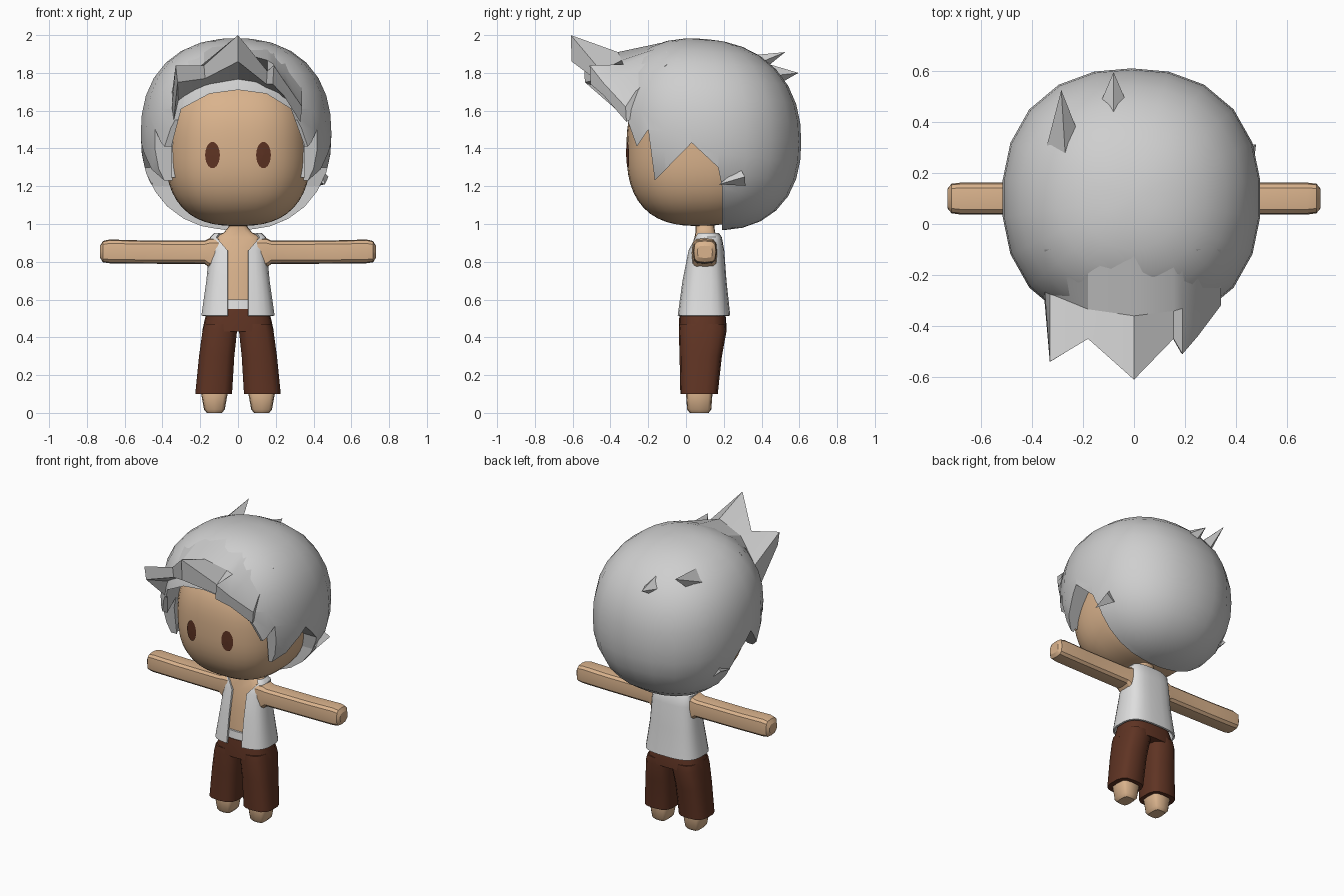
import bpy, bmesh, math
from mathutils import Vector

if "Cube" in bpy.data.objects:
    bpy.data.objects.remove(bpy.data.objects["Cube"])


def material(name, rgb):
    m = bpy.data.materials.new(name)
    m.diffuse_color = (*rgb, 1)
    m.use_nodes = True
    m.node_tree.nodes["Principled BSDF"].inputs["Base Color"].default_value = m.diffuse_color
    return m


SKIN = material("skin", (0.70, 0.45, 0.265))
GREY = material("hair grey", (0.62, 0.62, 0.62))
WHITE = material("vest white", (0.74, 0.74, 0.74))
BROWN = material("brown", (0.115, 0.034, 0.017))


def finish(bm, name, mat, angle=40):
    bmesh.ops.recalc_face_normals(bm, faces=bm.faces[:])
    me = bpy.data.meshes.new(name)
    bm.to_mesh(me)
    bm.free()
    ob = bpy.data.objects.new(name, me)
    bpy.context.collection.objects.link(ob)
    if mat:
        me.materials.append(mat)
    smooth(ob, angle)
    return ob


def select(ob):
    bpy.ops.object.select_all(action='DESELECT')
    ob.select_set(True)
    bpy.context.view_layer.objects.active = ob


def smooth(ob, angle):
    select(ob)
    if angle:
        bpy.ops.object.shade_smooth_by_angle(angle=math.radians(angle))


def apply(ob, kind, **props):
    mod = ob.modifiers.new(kind, kind)
    for k, v in props.items():
        setattr(mod, k, v)
    select(ob)
    bpy.ops.object.modifier_apply(modifier=mod.name)


def rounded(a0, a1, b0, b1, seg=12, n=3.0, start=0.0, closed=True):
    """Rounded box section, starting at the middle of the b0 side."""
    out = []
    for i in range(seg):
        f = i / seg if closed else i / (seg - 1)
        t = start + (2 * math.pi - 2 * start) * f
        s, c = math.sin(t), math.cos(t)
        out.append(((a0 + a1) / 2 + (a1 - a0) / 2 * math.copysign(abs(s) ** (2 / n), s),
                    (b0 + b1) / 2 - (b1 - b0) / 2 * math.copysign(abs(c) ** (2 / n), c)))
    return out


def loft(name, mat, rings, closed=True, caps=True, angle=40):
    bm = bmesh.new()
    rows = [[bm.verts.new(p) for p in r] for r in rings]
    k = len(rows[0])
    for a, b in zip(rows, rows[1:]):
        for i in range(k if closed else k - 1):
            j = (i + 1) % k
            bm.faces.new((a[i], a[j], b[j], b[i]))
    if caps:
        bm.faces.new(rows[0])
        bm.faces.new(rows[-1])
    return finish(bm, name, mat, angle)


def upright(name, mat, rows, side=1, **kw):
    """Loft of rounded sections: rows of z, x0, x1, y0, y1."""
    return loft(name, mat, [[(side * x, y, z) for x, y in rounded(x0, x1, y0, y1, **kw)]
                            for z, x0, x1, y0, y1 in rows])


def blob(name, mat, centre, half, n, seg, rings, shear=0):
    bm = bmesh.new()
    bmesh.ops.create_uvsphere(bm, u_segments=seg, v_segments=rings, radius=1)
    for v in bm.verts:
        r = sum(abs(c) ** n for c in v.co) ** (1 / n)
        p = Vector([centre[i] + half[i] * v.co[i] / r for i in range(3)])
        p.z -= shear * (p.y - centre[1])
        v.co = p
    return finish(bm, name, mat)


def spike(name, base, tip, radius, sides=4):
    base, tip = Vector(base), Vector(tip)
    d = tip - base
    bm = bmesh.new()
    bmesh.ops.create_cone(bm, cap_ends=True, segments=sides, radius1=radius, radius2=0, depth=d.length)
    q = d.to_track_quat('Z', 'Y')
    for v in bm.verts:
        v.co = q @ v.co + (base + tip) / 2
    return finish(bm, name, GREY, 0)


# Head
HC, HH, HN = (0, 0.07, 1.40), (0.385, 0.385, 0.41), 2.6
blob("head", SKIN, HC, HH, HN, 40, 28)

# Eyes: thin ovals laid on the face surface
for s, side in ((-1, "left"), (1, "right")):
    bm = bmesh.new()
    bmesh.ops.create_circle(bm, cap_ends=True, cap_tris=True, segments=20, radius=1)
    for v in bm.verts:
        x, z = s * 0.135 + 0.039 * v.co.x, 1.365 + 0.07 * v.co.y
        u = 1 - abs(x / HH[0]) ** HN - abs((z - HC[2]) / HH[2]) ** HN
        v.co = (x, HC[1] - HH[1] * u ** (1 / HN) - 0.006, z)
    bmesh.ops.recalc_face_normals(bm, faces=bm.faces[:])
    if sum(f.normal.y for f in bm.faces) > 0:
        bmesh.ops.reverse_faces(bm, faces=bm.faces[:])
    bm.faces.ensure_lookup_table()
    me = bpy.data.meshes.new(side + "_eye")
    bm.to_mesh(me)
    bm.free()
    me.materials.append(BROWN)
    bpy.context.collection.objects.link(bpy.data.objects.new(side + "_eye", me))

# Hair: solid cap, cut away by a jagged side outline and a front arch
C, H, N, SH = (-0.01, 0.10, 1.475), (0.507, 0.51, 0.505), 2.3, 0.08
hair = blob("hair", GREY, C, H, N, 22, 16, SH)
jag = [(-1, .5), (-1, 1.55), (-.31, 1.55), (-.26, 1.41), (-.2, 1.5), (-.165, 1.23),
       (.03, 1.43), (.17, 1.3), (.19, 1.2), (.19, .5)]
arch = [(-.34, .5), (-.35, 1.42), (-.30, 1.61), (-.15, 1.69), (0, 1.71),
        (.15, 1.69), (.28, 1.61), (.35, 1.42), (.34, .5)]
cutters = [loft("side_cutter", None, [[(x, y, z) for y, z in jag] for x in (-1, 1)], angle=0),
           loft("arch_cutter", None, [[(x, y, z) for x, z in arch] for y in (-1, -.15)], angle=0)]
for c in cutters:
    apply(hair, 'BOOLEAN', operation='DIFFERENCE', solver='EXACT', object=c)
    bpy.data.objects.remove(c)
smooth(hair, 40)


def hair_z(x, y):
    u = 1 - abs((x - C[0]) / H[0]) ** N - abs((y - C[1]) / H[1]) ** N
    return C[2] + H[2] * max(u, 0) ** (1 / N) - SH * (y - C[1])


# Fringe: thick jagged visor; columns of x, tip y, tip top z, tip bottom z
tips = [(-.35, -.31, 1.62, 1.55), (-.33, -.54, 1.84, 1.75), (-.18, -.45, 1.84, 1.77),
        (0, -.61, 2.0, 1.86), (.155, -.45, 1.81, 1.74), (.19, -.51, 1.84, 1.74),
        (.25, -.44, 1.75, 1.68), (.34, -.32, 1.62, 1.54)]
loft("fringe", GREY, [[(x, -.1, hair_z(x, -.1) - .004),
                       (x, -.36 + .8 * x * x, 1.91 - 1.8 * x * x),
                       (x, y, zt), (x * .97, y + .005, zb),
                       (x * .95, -.22, 1.715 - .9 * x * x)] for x, y, zt, zb in tips], angle=25)

# Loose tufts at the back of the crown and behind the ears
spike("crown_tuft_side", (-.27, .28, 1.81), (-.285, .525, 1.91), .08)
spike("crown_tuft_middle", (-.08, .42, 1.78), (-.08, .595, 1.80), .075)
for s, side in ((-1, "left"), (1, "right")):
    spike(side + "_ear_tuft", (s * .43, .30, 1.25), (s * .46, .175, 1.21), .05)

# Torso and neck
upright("torso", SKIN, [(.55, -.14, .14, -.01, .19), (.75, -.14, .14, .005, .19),
                        (.88, -.135, .135, .03, .18), (.93, -.125, .125, .045, .165),
                        (.955, -.075, .075, .05, .155), (.985, -.05, .05, .05, .15),
                        (1.05, -.05, .05, .05, .15)], seg=16)
upright("waistband", WHITE, [(.53, -.15, .15, -.028, .205), (.60, -.145, .145, -.02, .2)], seg=16)

# Vest: open-fronted shell; rows of z, half width, y0, y1, opening half width
vest = [(.515, .195, -.045, .235, .055), (.7, .168, -.02, .215, .055), (.86, .153, .012, .203, .055),
        (.93, .148, .035, .19, .115), (.952, .125, .05, .175, .10)]
vest = loft("vest", WHITE, [[(x, y, z) for x, y in
            rounded(-h, h, y0, y1, seg=24, start=math.asin((g / h) ** 1.5), closed=False)]
            for z, h, y0, y1, g in vest], closed=False, caps=False)
apply(vest, 'SOLIDIFY', thickness=.012, offset=-1)
smooth(vest, 40)

# Trousers
upright("trouser_seat", BROWN, [(.43, -.19, .19, -.038, .215), (.5, -.175, .175, -.036, .212),
                                (.55, -.16, .16, -.03, .2)], seg=20)
for s, side in ((-1, "left"), (1, "right")):
    upright(side + "_trouser_leg", BROWN,
            [(.1, .03, .228, -.03, .168), (.3, .018, .208, -.034, .19),
             (.43, .004, .19, -.038, .214), (.47, .0, .18, -.035, .21)], side=s, seg=14)
    # Feet
    upright(side + "_foot", SKIN,
            [(.0, .085, .165, .02, .12), (.018, .07, .18, .006, .134), (.1, .055, .195, .0, .14),
             (.14, .06, .19, .005, .14)], side=s, seg=12, n=4)
    # Arms, flared at the armhole
    arm = [(.1, .03, .165, .77, .925), (.15, .03, .165, .765, .925), (.175, .035, .162, .788, .913),
           (.5, .037, .162, .79, .913), (.68, .037, .162, .792, .918), (.715, .042, .158, .797, .91),
           (.73, .06, .14, .82, .885)]
    loft(side + "_arm", SKIN, [[(s * x, y, z) for y, z in rounded(y0, y1, z0, z1, seg=12, n=3.5)]
                               for x, y0, y1, z0, z1 in arm], angle=30)
